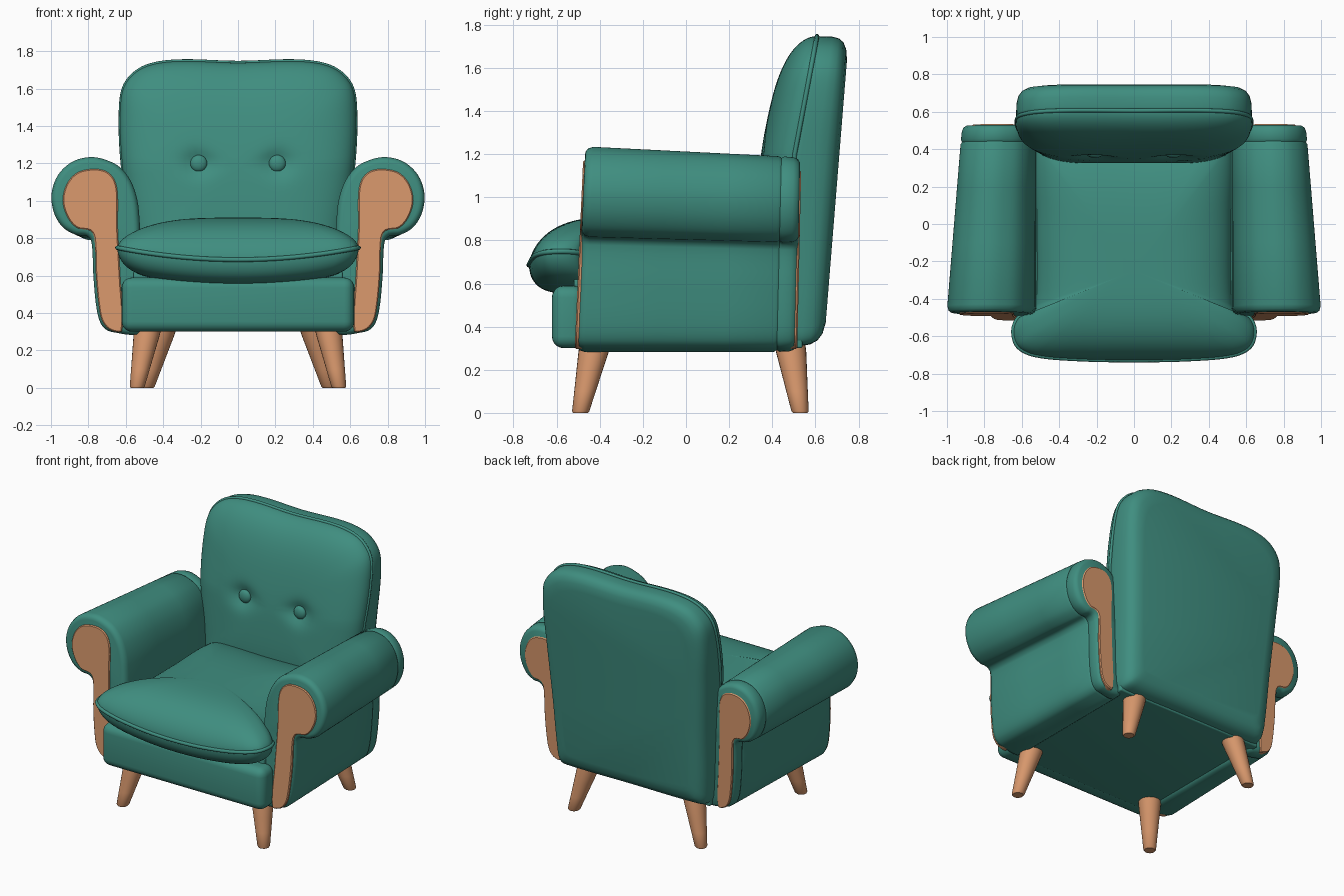
import bpy, bmesh, math
from mathutils import Vector

if "Cube" in bpy.data.objects:
    bpy.data.objects.remove(bpy.data.objects["Cube"])


def material(name, rgb):
    m = bpy.data.materials.new(name)
    m.diffuse_color = (*rgb, 1)
    m.use_nodes = True
    m.node_tree.nodes["Principled BSDF"].inputs["Base Color"].default_value = m.diffuse_color
    return m


GREEN = material("green fabric", (0.05, 0.27, 0.215))
WOOD = material("warm wood", (0.68, 0.31, 0.15))


def finish(name, bm, mat, angle=40):
    bmesh.ops.recalc_face_normals(bm, faces=bm.faces)
    me = bpy.data.meshes.new(name)
    bm.to_mesh(me)
    bm.free()
    me.materials.append(mat)
    ob = bpy.data.objects.new(name, me)
    bpy.context.collection.objects.link(ob)
    bpy.ops.object.select_all(action='DESELECT')
    ob.select_set(True)
    bpy.context.view_layer.objects.active = ob
    bpy.ops.object.shade_smooth_by_angle(angle=math.radians(angle))
    return ob


def loft(name, rings, mat, angle=40):
    """Skin a list of equal closed rings and cap both ends."""
    bm = bmesh.new()
    vs = [[bm.verts.new(p) for p in r] for r in rings]
    n = len(rings[0])
    for a, b in zip(vs, vs[1:]):
        for i in range(n):
            j = (i + 1) % n
            bm.faces.new((a[i], a[j], b[j], b[i]))
    bm.faces.new(vs[0])
    bm.faces.new(vs[-1])
    return finish(name, bm, mat, angle)


def smooth(pts, n=5):
    """Closed smooth curve through 2D points."""
    out, k = [], len(pts)
    for i in range(k):
        a, b, c, d = (Vector(pts[(i + o) % k]) for o in (-1, 0, 1, 2))
        # tangents limited by segment length avoid overshoot
        L = (c - b).length
        m1 = (c - a) * (L / ((c - b).length + (b - a).length))
        m2 = (d - b) * (L / ((d - c).length + L))
        for s in range(n):
            t = s / n
            out.append(b * (2*t**3 - 3*t**2 + 1) + m1 * (t**3 - 2*t**2 + t)
                       + c * (3*t**2 - 2*t**3) + m2 * (t**3 - t**2))
    return out


def mirrored(half):
    """Half outline (first and last point on x = 0) to full outline."""
    return half + [(-x, y) for x, y in half[-2:0:-1]]


def inset(pts, d):
    """Move a 2D counter-clockwise outline inwards."""
    out, n = [], len(pts)
    for i, p in enumerate(pts):
        t = (pts[(i + 1) % n] - pts[i - 1]).normalized()
        out.append(p + Vector((-t.y, t.x)) * d)
    return out


def rounded_box(name, lo, hi, r, mat):
    bm = bmesh.new()
    bmesh.ops.create_cube(bm, size=1)
    for v in bm.verts:
        v.co = [(l + h) / 2 + c * (h - l) for l, h, c in zip(lo, hi, v.co)]
    bmesh.ops.bevel(bm, geom=bm.edges[:], offset=r, segments=5, profile=0.5, affect='EDGES')
    return finish(name, bm, mat)


def piping(name, pts, r):
    cu = bpy.data.curves.new(name, 'CURVE')
    cu.dimensions = '3D'
    cu.bevel_depth = r
    cu.bevel_resolution = 2
    sp = cu.splines.new('POLY')
    sp.points.add(len(pts) - 1)
    for q, p in zip(sp.points, pts):
        q.co = (*p, 1)
    sp.use_cyclic_u = True
    cu.materials.append(GREEN)
    bpy.context.collection.objects.link(bpy.data.objects.new(name, cu))


# --- arms: scroll profile (x, z) lofted front to back, wooden end plates ---
ARM = [(.52, .30), (.68, .30), (.73, .335), (.757, .42), (.775, .6), (.785, .78), (.81, .812),
       (.87, .82), (.94, .86), (.988, .94), (1.0, 1.04), (.965, 1.14), (.89, 1.21), (.80, 1.235),
       (.72, 1.225), (.63, 1.18), (.565, 1.09), (.53, .95), (.52, .6)]
PLATE = [(.62, .305), (.68, .308), (.722, .35), (.742, .42), (.76, .6), (.768, .8), (.79, .84),
         (.86, .855), (.91, .91), (.937, 1.0), (.915, 1.09), (.86, 1.15), (.78, 1.17),
         (.71, 1.16), (.665, 1.12), (.645, 1.05), (.643, .85), (.63, .6)]


def arm_ring(outline, y, d, side):
    t = (y + .47) / 1.0
    ring = []
    for p in inset(outline, d):
        x = .52 + (p.x - .52) * (1 - .17 * t)
        z = p.y - .05 * t * (p.y - .3) / .93
        slant = -.04 * (1.2 - z) / .9 * (1 - t) - .02 * (1.2 - z) / .9 * t
        ring.append((side * x, y + slant, z))
    return ring


arm, plate = smooth(ARM), smooth(PLATE)
for side, word in ((-1, "left"), (1, "right")):
    rows = [(-.468, .035), (-.465, .022), (-.455, .008), (-.43, 0), (-.1, 0), (.2, 0), (.43, 0),
            (.443, .008), (.456, 0), (.5, .002), (.52, .01), (.53, .028)]
    loft(f"{word}_arm", [arm_ring(arm, y, d, side) for y, d in rows], GREEN)
    for end, ys in (("front", (-.44, -.47, -.476)), ("back", (.50, .53, .536))):
        loft(f"{word}_arm_{end}_panel",
             [arm_ring(plate, y, d, side) for y, d in zip(ys, (0, 0, .006))], WOOD, 30)

# --- seat base and front rail ---
rounded_box("seat_base", (-.56, -.52, .30), (.56, .54, .62), .01, GREEN)
rounded_box("front_rail", (-.622, -.622, .30), (.622, -.47, .59), .055, GREEN)

# --- seat cushion: T outline, domed above and below a piped seam ---
seat = smooth(mirrored([(0, -.728), (.3, -.722), (.53, -.70), (.62, -.655), (.645, -.575),
                        (.62, -.505), (.56, -.475), (.525, -.43), (.52, 0), (.52, .42),
                        (.44, .5), (0, .5)]), 6)
SC = Vector((0, -.25))


def seam_z(x):
    return .685 + .065 * (x / .65) ** 2


def seat_ring(s, up):
    ring = []
    for p in seat:
        q = SC + (p - SC) * s
        if up:
            h = .225 * (1 - s ** 3.5) ** .6 * (1 - .3 * (q.x / .65) ** 2)
        else:
            h = -.135 * (1 - s ** 8) ** .5
        ring.append((q.x, q.y, seam_z(q.x) + h))
    return ring


steps = [math.sin(math.radians(a)) for a in range(2, 90, 4)]
loft("seat_cushion", [seat_ring(s, False) for s in steps] + [seat_ring(1, True)]
     + [seat_ring(s, True) for s in reversed(steps)], GREEN, 60)
piping("seat_piping", [(p.x, p.y, seam_z(p.x)) for p in seat], .012)

# --- back: outline (x, z), flat shell behind and buttoned cushion in front ---
TOP = [(.565, .8), (.62, 1.2), (.63, 1.48), (.605, 1.62), (.51, 1.71), (.34, 1.745), (0, 1.738)]


def seam_y(z):
    return .5 + (.19 if z > 1.2 else .08) * (z - 1.2)


def rear_y(z):
    return .64 + .081 * (z - .32)


shell = smooth(mirrored([(0, .31), (.5, .31), (.555, .325), (.575, .39), (.595, .8)] + TOP[1:]), 6)
rings = []
for f, d in ((0, .014), (.06, .002), (.15, 0), (.5, .002), (.7, .01), (.85, .028), (.95, .06), (1, .11)):
    ring = []
    for p in shell:
        x = p.x * (1 - d / .63)
        z = 1.03 + (p.y - 1.03) * (1 - d / .72)
        ring.append((x, seam_y(z) + f * (rear_y(z) - seam_y(z)), z))
    rings.append(ring)
loft("back_shell", rings, GREEN, 50)

pad = smooth(mirrored([(0, .6), (.48, .6), (.54, .65)] + TOP), 7)
BC = Vector((0, 1.18))


def pad_ring(s, lift=0):
    ring = []
    for p in pad:
        q = BC + (p - BC) * s
        y = seam_y(q.y) - .155 * (1 - s ** 4) ** .5 + lift
        for bx in (-.21, .21):  # button dimples and soft creases
            dx, dz = q.x - bx, q.y - 1.2
            y += .03 * math.exp(-(dx * dx + dz * dz) / .005)
            y += .012 * math.exp(-(dx * dx / .02 + dz * dz / .003))
        ring.append((q.x, y, q.y))
    return ring


fine = [math.sin(math.radians(a)) for a in range(87, 1, -3)]
loft("back_cushion", [pad_ring(.97, .03), pad_ring(1)] + [pad_ring(s) for s in fine], GREEN, 60)
piping("back_piping", [(p.x * .995, seam_y(p.y) + .004, p.y) for p in pad], .011)

# --- buttons ---
for side, word in ((-1, "left"), (1, "right")):
    bm = bmesh.new()
    bmesh.ops.create_uvsphere(bm, u_segments=24, v_segments=12, radius=.045)
    for v in bm.verts:
        v.co = (v.co.x + side * .21, v.co.y * .55 + .378, v.co.z + 1.2)
    finish(f"{word}_button", bm, GREEN, 60)

# --- tapered splayed legs ---
for side, word in ((-1, "left"), (1, "right")):
    for end, foot, top in (("front", (.54, -.49), (.485, -.425)), ("back", (.487, .53), (.405, .485))):
        rings = []
        for z, r in ((0, .034), (.008, .04), (.1, .05), (.2, .061), (.28, .07), (.33, .072)):
            c = Vector(foot).lerp(Vector(top), z / .3)
            rings.append([(side * (c.x + r * math.cos(a * math.tau / 24)),
                           c.y + r * math.sin(a * math.tau / 24), z) for a in range(24)])
        loft(f"{word}_{end}_leg", rings, WOOD)
